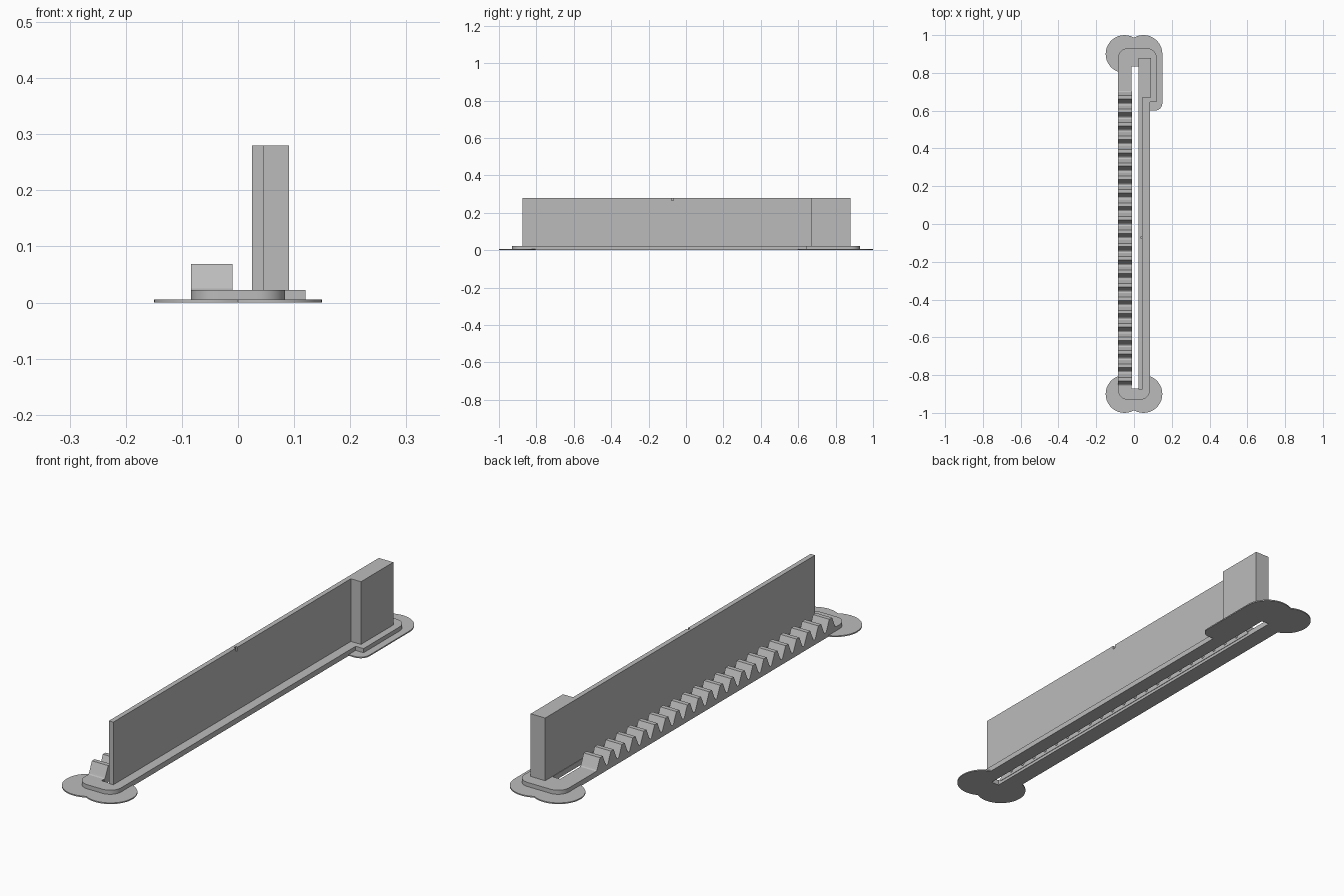
import bpy, bmesh
from math import sin, cos, radians
from mathutils import Vector

if "Cube" in bpy.data.objects:
    bpy.data.objects.remove(bpy.data.objects["Cube"], do_unlink=True)

# One plain grey for everything
grey = bpy.data.materials.new("plain grey")
grey.use_nodes = True
colour = (0.5, 0.5, 0.5, 1)
grey.diffuse_color = colour
grey.node_tree.nodes["Principled BSDF"].inputs["Base Color"].default_value = colour


def arc(cx, cy, r, start, end, steps=24):
    angles = [radians(start + (end - start) * i / steps) for i in range(steps + 1)]
    return [(cx + r * cos(a), cy + r * sin(a)) for a in angles]


def prism(name, outline, low, high, axis="z"):
    """Extrude a flat outline: (x, y) along z, or (y, z) along x."""
    place = (lambda p, h: (*p, h)) if axis == "z" else (lambda p, h: (h, *p))
    bm = bmesh.new()
    face = bm.faces.new([bm.verts.new(place(p, low)) for p in outline])
    top = bmesh.ops.extrude_face_region(bm, geom=[face])["geom"]
    shift = Vector((0, 0, high - low)) if axis == "z" else Vector((high - low, 0, 0))
    bmesh.ops.translate(bm, vec=shift, verts=[v for v in top if isinstance(v, bmesh.types.BMVert)])
    bmesh.ops.recalc_face_normals(bm, faces=bm.faces)
    mesh = bpy.data.meshes.new(name)
    bm.to_mesh(mesh)
    bm.free()
    mesh.materials.append(grey)
    ob = bpy.data.objects.new(name, mesh)
    bpy.context.collection.objects.link(ob)
    return ob


def box(name, x0, x1, y0, y1, z0, z1):
    return prism(name, [(x0, y0), (x1, y0), (x1, y1), (x0, y1)], z0, z1)


def activate(ob):
    bpy.ops.object.select_all(action="DESELECT")
    ob.select_set(True)
    bpy.context.view_layer.objects.active = ob


def cut(ob, cutter):
    activate(ob)
    mod = ob.modifiers.new("cut", "BOOLEAN")
    mod.operation, mod.solver, mod.object = "DIFFERENCE", "EXACT", cutter
    bpy.ops.object.modifier_apply(modifier=mod.name)


# Base plate with rounded corners and a wider foot at the back
R, END, SIDE, FOOT = 0.05, 0.93, 0.084, 0.12
base = prism("base_plate",
             arc(-SIDE + R, -END + R, R, 180, 270, 10)
             + arc(SIDE - R, -END + R, R, 270, 360, 10)
             + [(SIDE, 0.645), (FOOT, 0.645)]
             + arc(FOOT - R, END - R, R, 0, 90, 10)
             + arc(-SIDE + R, END - R, R, 90, 180, 10), 0, 0.022)

# Thin round brims under both ends
front_brim = prism("front_brim",
                   arc(-0.05, -0.9, 0.1, 60, 300)
                   + arc(0.05, -0.9, 0.1, -120, 120)[1:-1], 0, 0.005)
back_brim = prism("back_brim",
                  arc(-0.05, 0.9, 0.1, 60, 300)
                  + [(0.03, 0.81), (0.03, 0.605), (0.08, 0.6)]
                  + arc(0.11, 0.64, 0.04, -90, 0, 8)
                  + arc(0.05, 0.9, 0.1, 0, 120)[:-1], 0, 0.005)

# Long slot through base and brims
slot = box("slot_cutter", -0.012, 0.023, -0.87, 0.835, -0.1, 0.1)
for part in (base, front_brim, back_brim):
    cut(part, slot)
    activate(part)
    bpy.ops.object.shade_smooth_by_angle(angle=radians(30))

# Tall wall with a tiny notch in its top edge, and the thick end block
wall = box("wall", 0.025, 0.045, -0.875, 0.68, 0.02, 0.28)
notch = box("notch_cutter", 0.036, 0.06, -0.078, -0.066, 0.265, 0.3)
cut(wall, notch)
box("end_block", 0.025, 0.091, 0.67, 0.88, 0.02, 0.28)

for helper in (slot, notch):
    bpy.data.objects.remove(helper, do_unlink=True)

# Toothed rack: half of one tooth, mirrored and repeated along the rail
COUNT, PITCH, FIRST = 22, 0.071, -0.821
half = [(0.034, 0.022), (0.029, 0.025), (0.026, 0.031), (0.009, 0.069)]
tooth = [(-y, z) for y, z in half] + [(y, z) for y, z in reversed(half)]
profile = [(FIRST + i * PITCH + y, z) for i in range(COUNT) for y, z in tooth]
start, end = profile[0][0], profile[-1][0]
prism("toothed_rack", [(start, 0.012)] + profile + [(end, 0.012)], -0.084, -0.01, axis="x")
